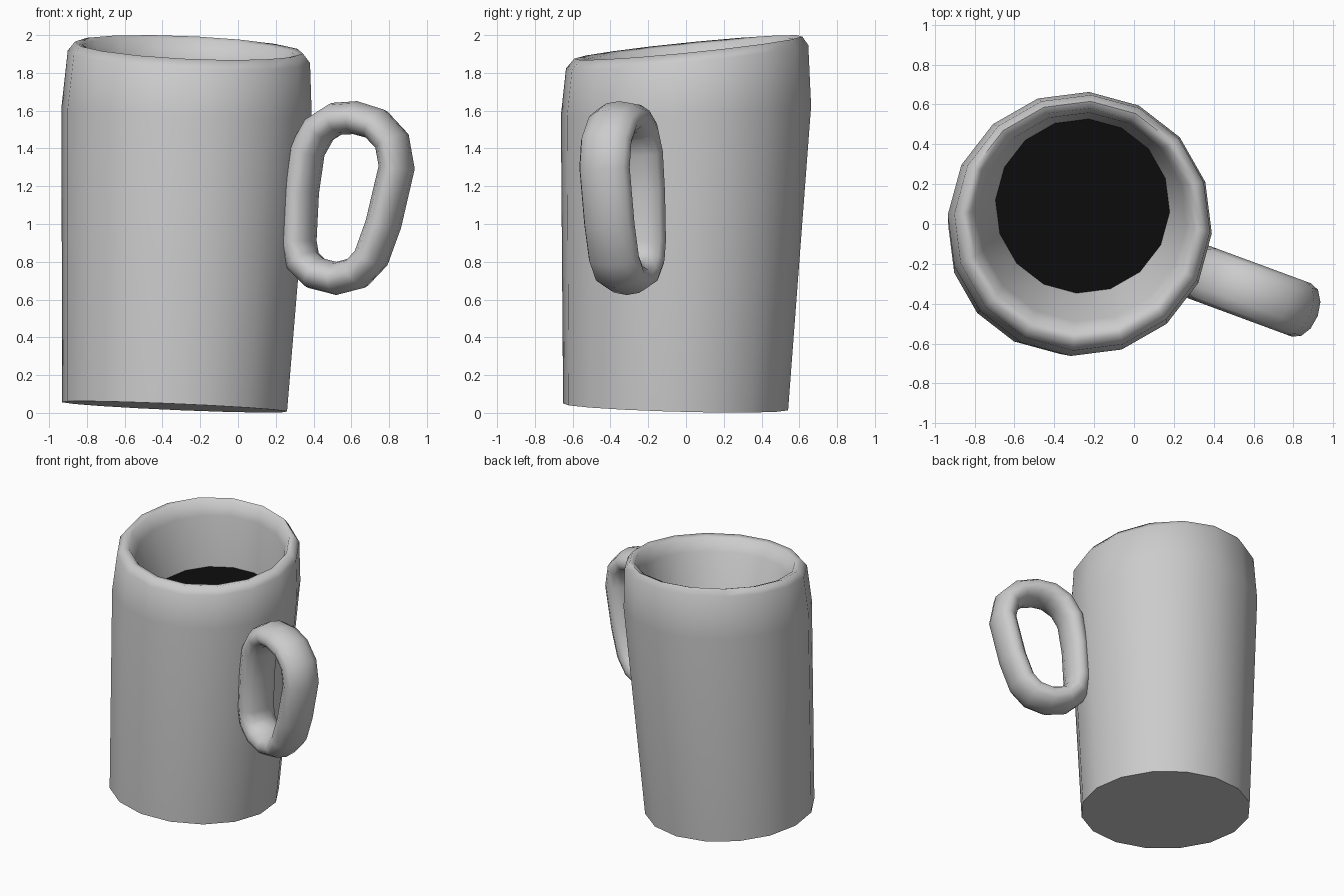
import bpy, bmesh, math
from mathutils import Vector

if "Cube" in bpy.data.objects:
    bpy.data.objects.remove(bpy.data.objects["Cube"])

SIDES = 16
TURN = math.radians(-4)


def ring(cx, cy, z, r, sx, sy):
    """Tilted circle: centre, radius, slope in x and in y."""
    pts = []
    for i in range(SIDES):
        a = TURN + 2 * math.pi * i / SIDES
        dx, dy = r * math.cos(a), r * math.sin(a)
        pts.append(Vector((cx + dx, cy + dy, z + sx * dx + sy * dy)))
    return pts


def loft(name, rings, cap_start=False, cap_end=False, closed=False, angle=60):
    bm = bmesh.new()
    vs = [[bm.verts.new(p) for p in r] for r in rings]
    pairs = list(zip(vs, vs[1:])) + ([(vs[-1], vs[0])] if closed else [])
    for a, b in pairs:
        n = len(a)
        for i in range(n):
            j = (i + 1) % n
            bm.faces.new((a[i], a[j], b[j], b[i]))
    if cap_start:
        bm.faces.new(vs[0][::-1])
    if cap_end:
        bm.faces.new(vs[-1])
    if closed:
        bmesh.ops.recalc_face_normals(bm, faces=bm.faces)
    me = bpy.data.meshes.new(name)
    bm.to_mesh(me)
    bm.free()
    ob = bpy.data.objects.new(name, me)
    bpy.context.collection.objects.link(ob)
    bpy.ops.object.select_all(action='DESELECT')
    ob.select_set(True)
    bpy.context.view_layer.objects.active = ob
    bpy.ops.object.shade_smooth_by_angle(angle=math.radians(angle))
    return ob


# Mug wall: outside from base to rim, then down the inside
surface = ring(-0.258, 0.09, 1.47, 0.438, -0.045, 0.08)
loft("mug_body", [
    ring(-0.336, -0.055, 0.032, 0.597, -0.043, -0.028),
    ring(-0.272, 0.0, 1.60, 0.664, -0.03, 0.04),
    ring(-0.260, 0.006, 1.885, 0.643, -0.045, 0.1),
    ring(-0.260, 0.012, 1.934, 0.605, -0.045, 0.1),
    ring(-0.260, 0.018, 1.922, 0.565, -0.045, 0.1),
    ring(-0.260, 0.035, 1.83, 0.525, -0.045, 0.1),
    surface,
], cap_start=True, angle=75)

# Dark drink surface
drink = loft("drink", [surface], cap_end=True)
dark = bpy.data.materials.new("dark_drink")
dark.diffuse_color = (0.004, 0.004, 0.004, 1)
dark.use_nodes = True
dark.node_tree.nodes["Principled BSDF"].inputs["Base Color"].default_value = dark.diffuse_color
drink.data.materials.append(dark)

# Handle: closed loop tube in a vertical plane turned about 20 degrees
path = [(0.32, 0.91), (0.333, 1.17), (0.365, 1.385), (0.43, 1.50), (0.52, 1.557),
        (0.62, 1.563), (0.73, 1.53), (0.815, 1.44), (0.84, 1.30), (0.77, 1.00),
        (0.705, 0.82), (0.63, 0.74), (0.52, 0.712), (0.41, 0.74), (0.34, 0.81)]
centres = [Vector((x, -0.245 - 0.369 * (x - 0.335), z)) for x, z in path]
side = Vector((0.346, 0.938, 0)).normalized()
tubes = []
for k, c in enumerate(centres):
    t = (centres[(k + 1) % len(centres)] - centres[k - 1]).normalized()
    n = t.cross(side)
    tubes.append([c + n * 0.088 * math.cos(a) + side * 0.142 * math.sin(a)
                  for a in (2 * math.pi * i / 12 for i in range(12))])
loft("handle", tubes, closed=True, angle=75)
